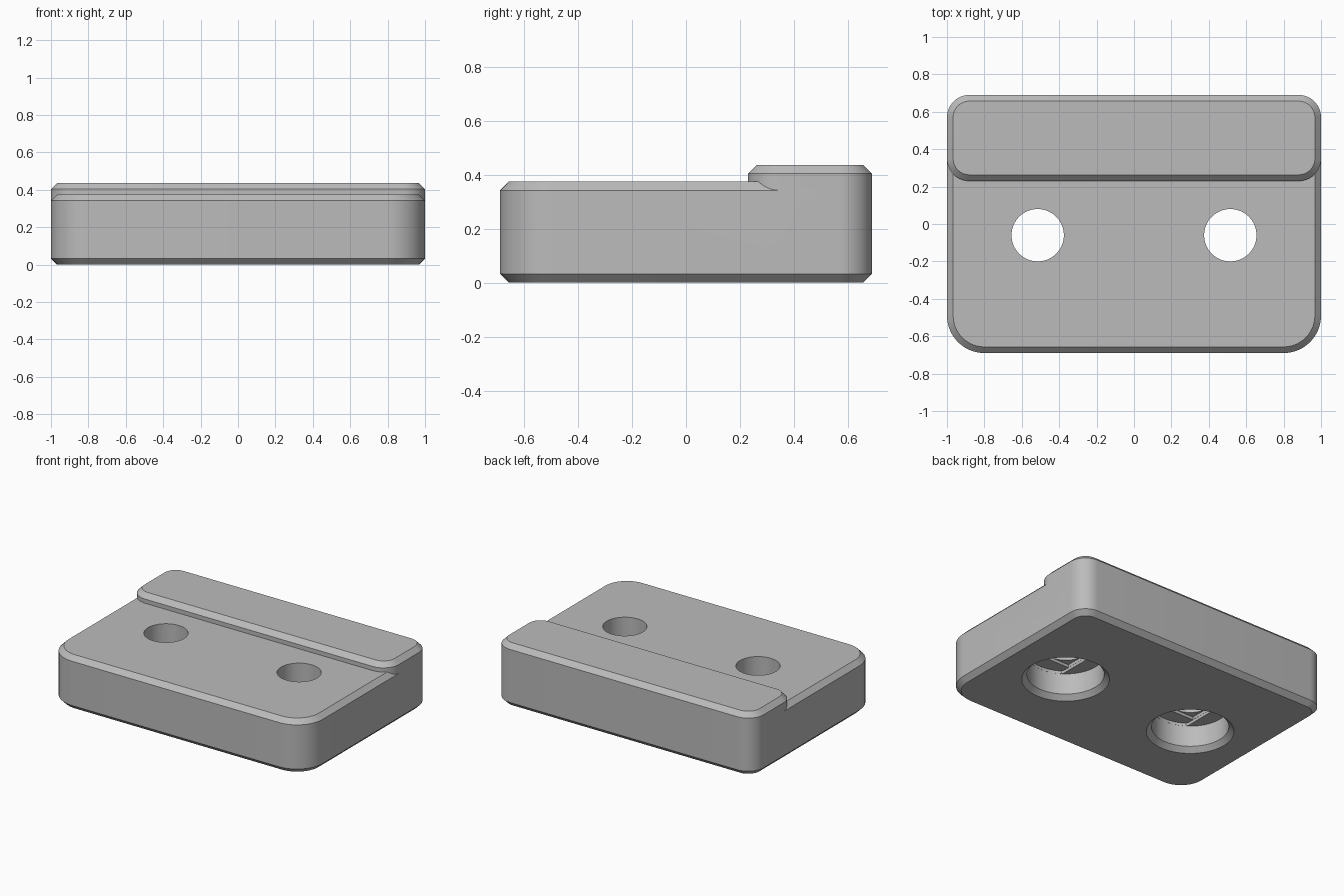
import bpy
import bmesh
from math import sin, cos, pi, radians

if "Cube" in bpy.data.objects:
    bpy.data.objects.remove(bpy.data.objects["Cube"], do_unlink=True)

grey = bpy.data.materials.new("plain grey")
grey.use_nodes = True
GREY = (0.5, 0.5, 0.5, 1)
grey.diffuse_color = GREY
grey.node_tree.nodes["Principled BSDF"].inputs["Base Color"].default_value = GREY

CHAMFER = 0.033
HALF_WIDTH, BACK, LIP_FRONT = 1.0, 0.69, 0.23
HOLE_X, HOLE_Y, HOLE_R = 0.515, -0.06, 0.14


def rounded_outline(y0, y1, r_front, r_back, inset=0, steps=14):
    """Rounded rectangle, counter-clockwise, shrunk by inset."""
    corners = [(1, y1, r_back), (-1, y1, r_back), (-1, y0, r_front), (1, y0, r_front)]
    pts = []
    for quarter, (side, y, r) in enumerate(corners):
        cx = side * (HALF_WIDTH - r)
        cy = y - r if y == y1 else y + r
        for i in range(steps + 1):
            a = (quarter + i / steps) * pi / 2
            pts.append((cx + (r - inset) * cos(a), cy + (r - inset) * sin(a)))
    return pts


def circle(r, steps=64):
    return [(r * cos(2 * pi * i / steps), r * sin(2 * pi * i / steps)) for i in range(steps)]


def loft(name, layers, offset=(0, 0)):
    """Closed solid through (outline, height) layers."""
    bm = bmesh.new()
    rings = [[bm.verts.new((x + offset[0], y + offset[1], z)) for x, y in pts]
             for pts, z in layers]
    for low, high in zip(rings, rings[1:]):
        n = len(low)
        for i in range(n):
            j = (i + 1) % n
            bm.faces.new((low[i], low[j], high[j], high[i]))
    bm.faces.new(rings[0][::-1])
    bm.faces.new(rings[-1])
    mesh = bpy.data.meshes.new(name)
    bm.to_mesh(mesh)
    bm.free()
    mesh.materials.append(grey)
    ob = bpy.data.objects.new(name, mesh)
    bpy.context.collection.objects.link(ob)
    return ob


def combine(target, tool, operation):
    mod = target.modifiers.new(tool.name, 'BOOLEAN')
    mod.operation, mod.solver, mod.object = operation, 'EXACT', tool
    bpy.context.view_layer.objects.active = target
    bpy.ops.object.modifier_apply(modifier=mod.name)
    bpy.data.objects.remove(tool, do_unlink=True)


# Main block, chamfered along its top and bottom rims
block = (-BACK, BACK, 0.2, 0.12)
body = loft("mounting_block", [
    (rounded_outline(*block, CHAMFER), 0),
    (rounded_outline(*block), CHAMFER),
    (rounded_outline(*block), 0.375 - CHAMFER),
    (rounded_outline(*block, CHAMFER), 0.375)])

# Raised lip along the back
lip = (LIP_FRONT, BACK, 0.12, 0.12)
combine(body, loft("back_lip", [
    (rounded_outline(*lip), 0.12),
    (rounded_outline(*lip), 0.437 - CHAMFER),
    (rounded_outline(*lip, CHAMFER), 0.437)]), 'UNION')

# Screw holes: chamfered counterbore, then a slot, a square and a round bore
BORE_R, SEAT = 0.245, 0.18
slot_half, square_half = HOLE_R + 0.002, HOLE_R + 0.001
slot = [(max(-slot_half, min(slot_half, x)), y) for x, y in circle(BORE_R - 0.001)]
square = [(sx * square_half, sy * square_half)
          for sx, sy in ((1, 1), (-1, 1), (-1, -1), (1, -1))]
for side in (-1, 1):
    at = (side * HOLE_X, HOLE_Y)
    cutters = [
        loft("counterbore", [(circle(BORE_R + 2 * CHAMFER), -CHAMFER),
                             (circle(BORE_R), CHAMFER), (circle(BORE_R), SEAT)], at),
        loft("slot", [(slot, 0.1), (slot, SEAT + 0.02)], at),
        loft("square", [(square, 0.1), (square, SEAT + 0.04)], at),
        loft("bore", [(circle(HOLE_R), 0.1), (circle(HOLE_R), 0.6)], at)]
    for cutter in cutters:
        combine(body, cutter, 'DIFFERENCE')

# Smooth round corners and bores, crisp chamfers
bpy.ops.object.select_all(action='DESELECT')
body.select_set(True)
bpy.context.view_layer.objects.active = body
bpy.ops.object.shade_smooth_by_angle(angle=radians(30))
